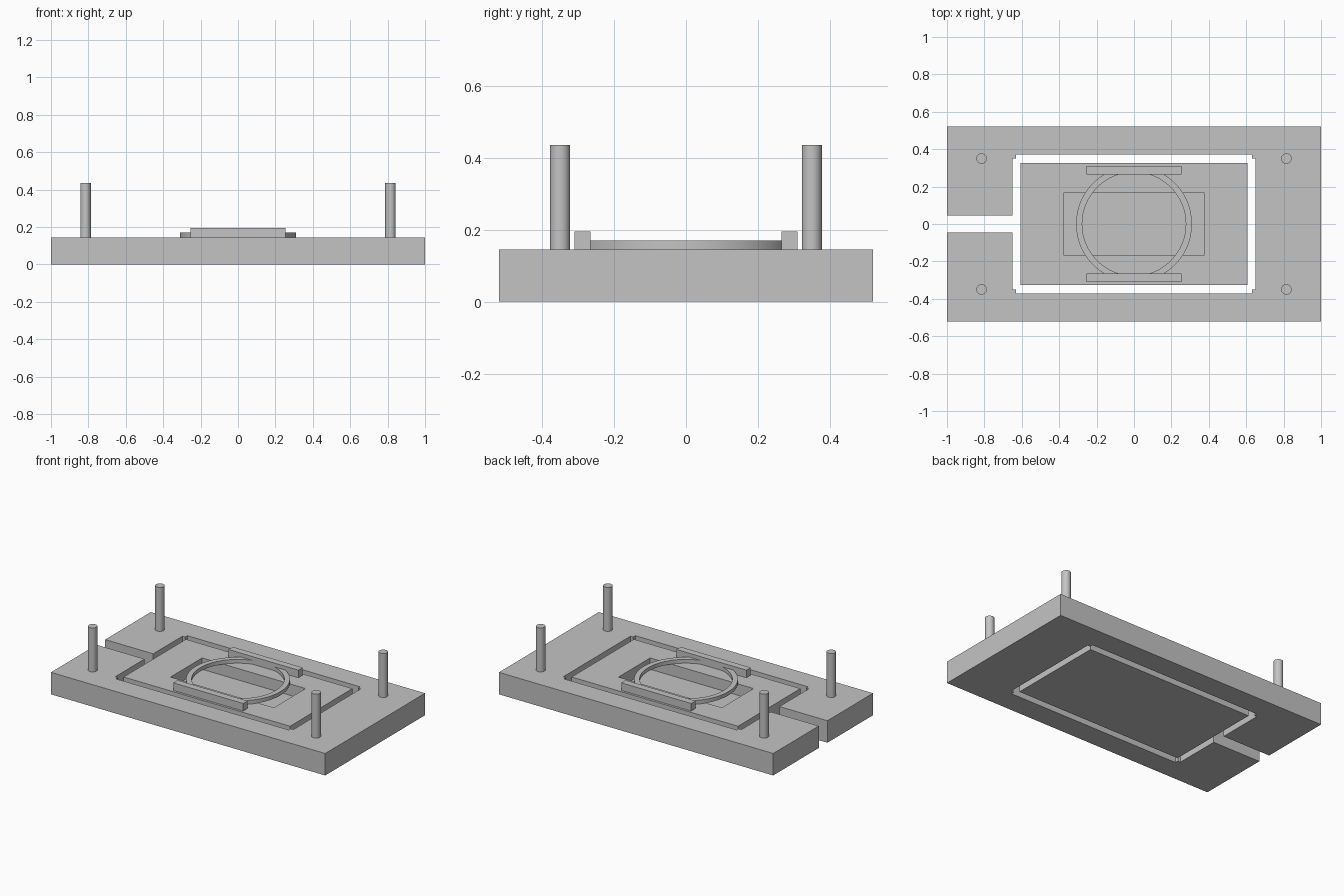
import bpy
import bmesh
from math import cos, sin, pi
from mathutils import Vector, Matrix

old = bpy.data.objects.get("Cube")
if old:
    bpy.data.objects.remove(old, do_unlink=True)

TOP = 0.145  # height of the plate

grey = bpy.data.materials.new("plain grey")
grey.use_nodes = True
grey.diffuse_color = (0.55, 0.55, 0.55, 1)
grey.node_tree.nodes["Principled BSDF"].inputs["Base Color"].default_value = grey.diffuse_color


def finish(name, bm, smooth=False):
    bmesh.ops.recalc_face_normals(bm, faces=bm.faces)
    mesh = bpy.data.meshes.new(name)
    bm.to_mesh(mesh)
    bm.free()
    mesh.materials.append(grey)
    obj = bpy.data.objects.new(name, mesh)
    bpy.context.collection.objects.link(obj)
    if smooth:
        bpy.ops.object.select_all(action='DESELECT')
        obj.select_set(True)
        bpy.context.view_layer.objects.active = obj
        bpy.ops.object.shade_smooth_by_angle()
    return obj


def prism(bm, outline, z0, z1):
    face = bm.faces.new([bm.verts.new((x, y, z0)) for x, y in outline])
    new = bmesh.ops.extrude_face_region(bm, geom=[face], use_keep_orig=True)
    verts = [g for g in new["geom"] if isinstance(g, bmesh.types.BMVert)]
    bmesh.ops.translate(bm, verts=verts, vec=(0, 0, z1 - z0))


def rectangle(hx, hy, cy=0):
    return [(-hx, cy - hy), (hx, cy - hy), (hx, cy + hy), (-hx, cy + hy)]


# Outer frame: a C-shaped plate with stepped inner corners and a slot on one side
half = [(-1, 0.045), (-1, 0.52), (1, 0.52)]
inner = [(0.65, 0.35), (0.63, 0.35), (0.63, 0.372),
         (-0.63, 0.372), (-0.63, 0.35), (-0.65, 0.35), (-0.65, 0.045)]
mirror = [(x, -y) for x, y in half]
inner_mirror = [(x, -y) for x, y in inner]
bm = bmesh.new()
prism(bm, half + mirror[::-1] + inner_mirror[::-1] + inner, 0, TOP)
finish("outer_frame", bm)

# Centre slab with a rectangular pocket in its top
bm = bmesh.new()
prism(bm, rectangle(0.607, 0.325), 0, TOP)
bm.normal_update()
bmesh.ops.recalc_face_normals(bm, faces=bm.faces)
top = max(bm.faces, key=lambda f: f.calc_center_median().z)
bmesh.ops.inset_region(bm, faces=[top], thickness=0.1)
for v in top.verts:
    v.co.x = 0.377 if v.co.x > 0 else -0.377
    v.co.y = 0.165 if v.co.y > 0 else -0.165
floor = bmesh.ops.extrude_discrete_faces(bm, faces=[top])["faces"][0]
bmesh.ops.translate(bm, verts=floor.verts, vec=(0, 0, -0.075))
finish("centre_slab", bm)

# Ring bridging the pocket
bm = bmesh.new()
profile = [(0.277, TOP), (0.31, TOP), (0.31, 0.17), (0.277, 0.17)]
sides = 64
loops = [[bm.verts.new((r * cos(2 * pi * i / sides), r * sin(2 * pi * i / sides), z))
          for r, z in profile] for i in range(sides)]
for i in range(sides):
    a, b = loops[i], loops[(i + 1) % sides]
    for j in range(4):
        k = (j + 1) % 4
        bm.faces.new((a[j], b[j], b[k], a[k]))
finish("ring", bm, smooth=True)

# Bars holding the ring at front and back
for name, side in (("front_bar", -1), ("back_bar", 1)):
    bm = bmesh.new()
    prism(bm, rectangle(0.255, 0.0225, side * 0.2875), TOP, 0.195)
    finish(name, bm)

# Four upright guide pins
for side_y, end in ((-1, "front"), (1, "back")):
    for side_x, side in ((-1, "right"), (1, "left")):
        bm = bmesh.new()
        place = Vector((side_x * 0.815, side_y * 0.35, (TOP + 0.435) / 2))
        bmesh.ops.create_cone(bm, cap_ends=True, segments=32, radius1=0.028, radius2=0.028,
                              depth=0.435 - TOP, matrix=Matrix.Translation(place))
        finish(f"{end}_{side}_pin", bm, smooth=True)
